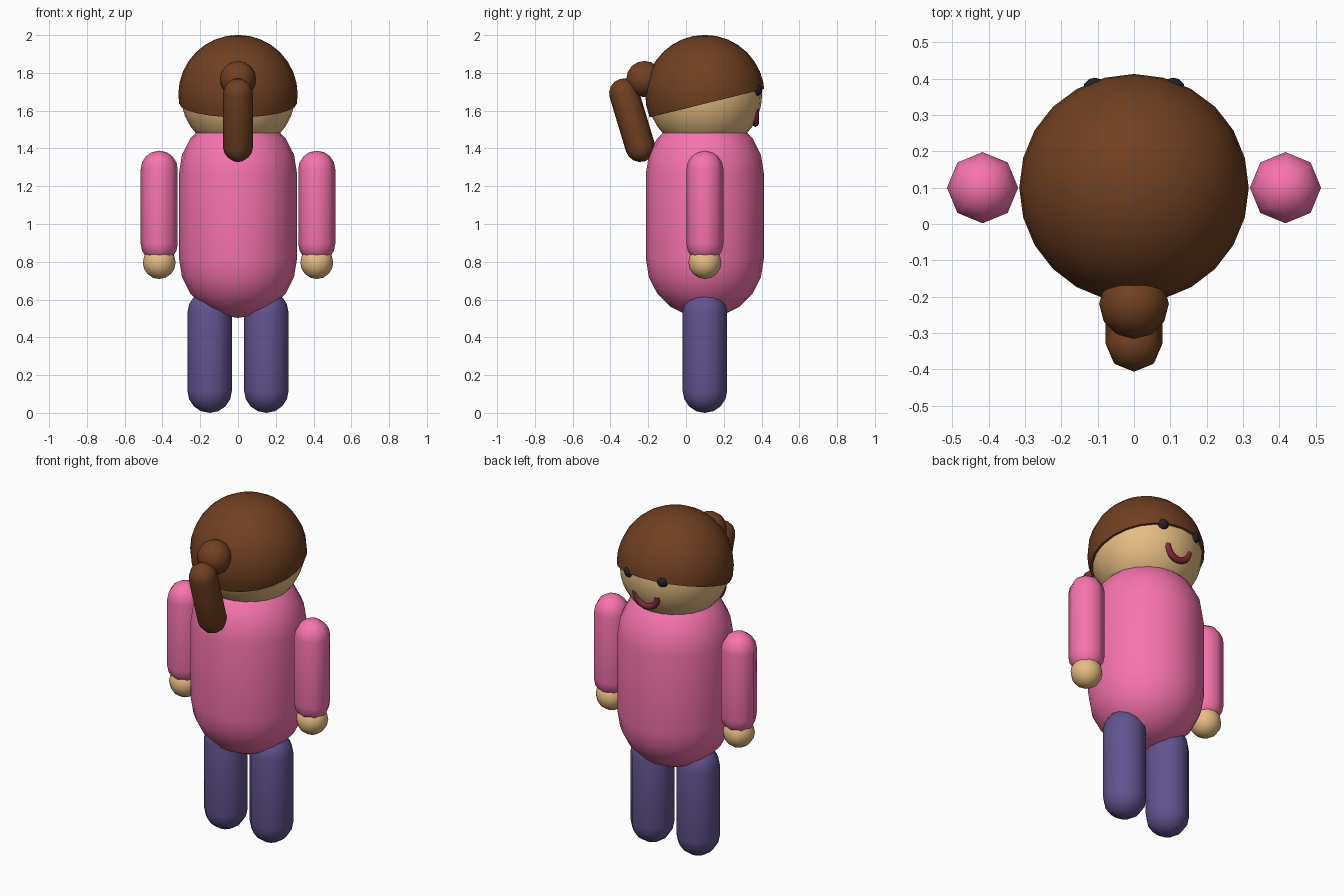
import bpy, bmesh
from math import sin, cos, pi
from mathutils import Vector

if "Cube" in bpy.data.objects:
    bpy.data.objects.remove(bpy.data.objects["Cube"])

Y = 0.1  # body axis


def material(name, rgb):
    m = bpy.data.materials.new(name)
    m.diffuse_color = (*[(c / 255) ** 2.2 for c in rgb], 1)
    m.use_nodes = True
    m.node_tree.nodes["Principled BSDF"].inputs["Base Color"].default_value = m.diffuse_color
    return m


PINK = material("pink", (247, 115, 172))
SKIN = material("skin", (230, 188, 130))
BROWN = material("brown", (112, 66, 38))
PURPLE = material("purple", (98, 84, 142))
DARK = material("dark", (40, 40, 44))
RED = material("red", (130, 45, 62))


def finish(name, bm, mat):
    bmesh.ops.recalc_face_normals(bm, faces=bm.faces)
    me = bpy.data.meshes.new(name)
    bm.to_mesh(me)
    bm.free()
    me.materials.append(mat)
    ob = bpy.data.objects.new(name, me)
    bpy.context.collection.objects.link(ob)
    bpy.context.view_layer.objects.active = ob
    bpy.ops.object.select_all(action='DESELECT')
    ob.select_set(True)
    bpy.ops.object.shade_smooth_by_angle(angle=pi / 3)
    return ob


def capsule(name, a, b, r, mat, sides=16, rings=5, cut=None):
    """Round-ended tube from centre a to centre b; a sphere when a == b."""
    a, b = Vector(a), Vector(b)
    axis = b - a
    rot = Vector((0, 0, 1)).rotation_difference(axis).to_matrix() if axis.length else None
    prof = [(a, -pi / 2 * (1 - i / rings)) for i in range(1, rings + 1)]
    prof += [(b, pi / 2 * i / rings) for i in range(0 if rot else 1, rings)]
    place = lambda c, v: c + (rot @ v if rot else v)
    bm = bmesh.new()
    loops = []
    for c, t in prof:
        loops.append([bm.verts.new(place(c, Vector((cos(t) * cos(2 * pi * k / sides),
                      cos(t) * sin(2 * pi * k / sides), sin(t))) * r)) for k in range(sides)])
    low = bm.verts.new(place(a, Vector((0, 0, -r))))
    top = bm.verts.new(place(b, Vector((0, 0, r))))
    for k in range(sides):
        n = (k + 1) % sides
        bm.faces.new((low, loops[0][n], loops[0][k]))
        bm.faces.new((top, loops[-1][k], loops[-1][n]))
        for p, q in zip(loops, loops[1:]):
            bm.faces.new((p[k], p[n], q[n], q[k]))
    if cut:
        res = bmesh.ops.bisect_plane(bm, geom=bm.verts[:] + bm.edges[:] + bm.faces[:],
                                     plane_co=cut[0], plane_no=cut[1], clear_inner=True)
        edges = [e for e in res["geom_cut"] if isinstance(e, bmesh.types.BMEdge)]
        bmesh.ops.contextual_create(bm, geom=edges)
    return finish(name, bm, mat)


def ball(name, c, r, mat, sides=12, rings=4, cut=None):
    return capsule(name, c, c, r, mat, sides, rings, cut)


# Torso and head
capsule("torso", (0, Y, 0.815), (0, Y, 1.27), 0.312, PINK, 20, 5)
ball("head", (0, Y, 1.685), 0.303, SKIN, 24, 8)

# Hair cap, sliced on a slant so it rises over the face
ball("hair_cap", (0, Y, 1.685), 0.316, BROWN, 24, 8,
     cut=((0, Y, 1.637), (0, -0.24, 0.97)))

# Ponytail
ball("ponytail_bun", (0, -0.22, 1.767), 0.096, BROWN)
capsule("ponytail", (0, -0.242, 1.407), (0, -0.328, 1.692), 0.079, BROWN, 8, 4)

# Limbs and eyes, one per side
for s, side in ((-1, "left"), (1, "right")):
    capsule(side + "_arm", (s * 0.417, Y, 0.895), (s * 0.417, Y, 1.29), 0.098, PINK, 8, 4)
    ball(side + "_hand", (s * 0.417, Y, 0.796), 0.087, SKIN)
    capsule(side + "_leg", (s * 0.15, Y, 0.118), (s * 0.15, Y, 0.53), 0.118, PURPLE, 12, 4)
    ball(side + "_eye", (s * 0.108, 0.37, 1.71), 0.033, DARK)

# Smile: half ring swept below its centre
bm = bmesh.new()
rows = []
for i in range(13):
    t = pi + pi * i / 12
    row = []
    for k in range(8):
        u = 2 * pi * k / 8
        d = 0.073 + 0.018 * cos(u)
        row.append(bm.verts.new((d * cos(t), 0.368 + 0.018 * sin(u), 1.605 + d * sin(t))))
    rows.append(row)
for p, q in zip(rows, rows[1:]):
    for k in range(8):
        bm.faces.new((p[k], p[(k + 1) % 8], q[(k + 1) % 8], q[k]))
bm.faces.new(rows[0])
bm.faces.new(rows[-1])
finish("smile", bm, RED)
